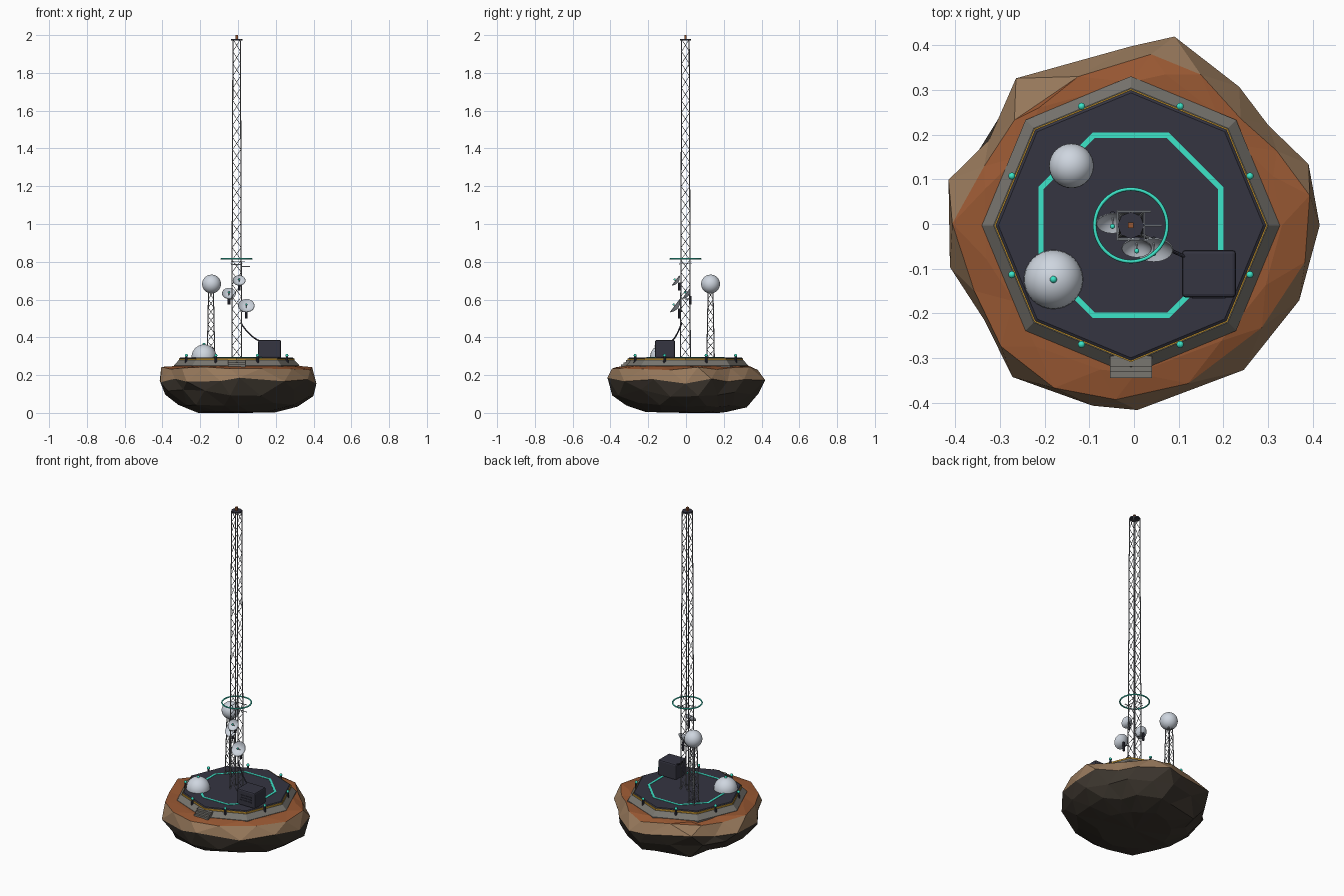
import bpy, bmesh, math, random
from math import sin, cos, pi, radians
from mathutils import Vector, Matrix

if "Cube" in bpy.data.objects:
    bpy.data.objects.remove(bpy.data.objects["Cube"])
random.seed(4)
CX, CY = -0.007, -0.003          # shared centre line of mast and deck


def material(name, r, g, b):
    m = bpy.data.materials.new(name)
    m.use_nodes = True
    m.diffuse_color = (r, g, b, 1)
    m.node_tree.nodes["Principled BSDF"].inputs["Base Color"].default_value = (r, g, b, 1)
    return m


ORANGE = material("orange soil", 0.31, 0.096, 0.032)
TAN = material("tan rock", 0.31, 0.19, 0.105)
DARK = material("dark rock", 0.045, 0.036, 0.027)
DECK = material("dark panel", 0.035, 0.035, 0.053)
GREY = material("concrete", 0.19, 0.18, 0.16)
STEEL = material("steel", 0.24, 0.25, 0.27)
WHITE = material("white shell", 0.62, 0.67, 0.74)
TEAL = material("teal light", 0.045, 0.78, 0.58)
YELLOW = material("yellow trim", 0.55, 0.3, 0.03)


def finish(name, bm, *mats, smooth=None):
    bmesh.ops.recalc_face_normals(bm, faces=bm.faces[:])
    me = bpy.data.meshes.new(name)
    bm.to_mesh(me)
    bm.free()
    for m in mats:
        me.materials.append(m)
    ob = bpy.data.objects.new(name, me)
    bpy.context.collection.objects.link(ob)
    if smooth:
        bpy.ops.object.select_all(action='DESELECT')
        ob.select_set(True)
        bpy.context.view_layer.objects.active = ob
        bpy.ops.object.shade_smooth_by_angle(angle=radians(smooth))
    return ob


def lathe(name, profile, n, mat, at=(CX, CY, 0), turn=0.0, axis=(0, 0, 1), smooth=None, closed=False):
    """Revolve (radius, height) points; caps any open end unless closed into a ring."""
    bm = bmesh.new()
    rings = [[bm.verts.new((r * cos(2 * pi * i / n + turn), r * sin(2 * pi * i / n + turn), z))
              for i in range(n)] for r, z in profile]
    pairs = list(zip(rings, rings[1:])) + ([(rings[-1], rings[0])] if closed else [])
    for a, b in pairs:
        for i in range(n):
            j = (i + 1) % n
            bm.faces.new((a[i], a[j], b[j], b[i]))
    if not closed:
        bm.faces.new(rings[0])
        bm.faces.new(rings[-1])
    bmesh.ops.remove_doubles(bm, verts=bm.verts[:], dist=1e-5)
    rot = Vector((0, 0, 1)).rotation_difference(Vector(axis)).to_matrix().to_4x4()
    bm.transform(Matrix.Translation(at) @ rot)
    return finish(name, bm, mat, smooth=smooth)


def rods(name, segments, mat, sides=5):
    """Straight bars given as (start, end, radius)."""
    bm = bmesh.new()
    for a, b, r in segments:
        a, b = Vector(a), Vector(b)
        rot = (b - a).to_track_quat('Z', 'Y').to_matrix().to_4x4()
        bmesh.ops.create_cone(bm, segments=sides, radius1=r, radius2=r, depth=(b - a).length,
                              cap_ends=True, matrix=Matrix.Translation((a + b) / 2) @ rot)
    return finish(name, bm, mat)


def box(name, lo, hi, mat, bevel=0.0):
    bm = bmesh.new()
    lo, hi = Vector(lo), Vector(hi)
    bmesh.ops.create_cube(bm, size=1, matrix=Matrix.Translation((lo + hi) / 2) @ Matrix.Diagonal((*(hi - lo), 1)))
    if bevel:
        bmesh.ops.bevel(bm, geom=bm.edges[:], offset=bevel, segments=2, profile=0.5, affect='EDGES')
    return finish(name, bm, mat)


def ball(name, at, r, mat, n=24):
    bm = bmesh.new()
    bmesh.ops.create_uvsphere(bm, u_segments=n, v_segments=n // 2, radius=r, matrix=Matrix.Translation(at))
    return finish(name, bm, mat, smooth=60)


def lattice(name, x, y, z0, z1, w0, w1, bays, leg, brace):
    """Tapered square lattice tower with zigzag bracing."""
    def corner(k, t):
        w = w0 + (w1 - w0) * t
        sx, sy = ((1, 1), (-1, 1), (-1, -1), (1, -1))[k % 4]
        return (x + sx * w, y + sy * w, z0 + (z1 - z0) * t)
    segs = [(corner(k, 0), corner(k, 1), leg) for k in range(4)]
    for b in range(bays):
        for k in range(4):
            s, e = (k, k + 1) if b % 2 else (k + 1, k)
            segs.append((corner(s, b / bays), corner(e, (b + 1) / bays), brace))
    return rods(name, segs, STEEL)


# Rock: irregular outline stacked in staggered rings, coloured by height
outline = [(0, .422), (19, .42), (36, .38), (52, .393), (77, .433), (90, .4), (128, .417), (149, .37),
           (166, .42), (193, .415), (213, .39), (232, .43), (258, .412), (272, .413), (308, .41), (336, .412)]
points = [Vector((r * cos(radians(a)), r * sin(radians(a)), 0)) for a, r in outline]
N = len(points)
mids = [(points[i] + points[(i + 1) % N]) * 0.51 for i in range(N)]
bm = bmesh.new()
rings = []
for k, (s, z, jit) in enumerate([(.80, .248, 0), (.94, .236, .01), (1, .175, .022),
                                 (.95, .105, .02), (.79, .042, .014), (.5, .004, .004)]):
    ring = []
    for p in (points if k % 2 == 0 else mids):
        f = s if k in (0, 2) else s * random.uniform(.96, 1.03)
        if k == 1 and p.y > .1:
            f *= .95             # broader bare shoulder at the back
        ring.append(bm.verts.new((p.x * f + CX, p.y * f + CY, max(0, z + random.uniform(-jit, jit)))))
    rings.append(ring)
for k, (a, b) in enumerate(zip(rings, rings[1:])):
    for i in range(N):
        j = (i + 1) % N
        if k % 2 == 0:
            bm.faces.new((a[i], a[j], b[i]))
            bm.faces.new((b[i], a[j], b[j]))
        else:
            bm.faces.new((a[i], b[j], b[i]))
            bm.faces.new((a[i], a[j], b[j]))
bm.faces.new(rings[0])
base = bm.verts.new((CX, CY, 0))
for i in range(N):
    bm.faces.new((rings[-1][i], rings[-1][(i + 1) % N], base))
for f in bm.faces:
    z = f.calc_center_median().z
    f.material_index = 0 if z > .228 else 1 if z > .165 else 2
finish("rock_island", bm, ORANGE, TAN, DARK)

# Octagonal platform
lathe("platform_base", [(.333, .235), (.333, .25), (.307, .279)], 8, GREY)
lathe("platform_trim", [(.3055, .277), (.3055, .289)], 8, YELLOW)
lathe("platform_deck", [(.302, .285), (.302, .29), (.296, .294)], 8, DECK)
lathe("deck_line", [(.211, .293), (.224, .293), (.224, .296), (.211, .296)], 8, TEAL, turn=pi / 8, closed=True)
for i in range(3):
    box("step_%d" % (i + 1), (CX - .047, -.344 + i * .013, .24), (CX + .047, -.295, .256 + i * .012), GREY)

# Edge beacons
for i in range(8):
    a = pi / 8 + i * pi / 4
    x, y = CX + .288 * cos(a), CY + .288 * sin(a)
    lathe("beacon_post_%d" % (i + 1), [(.008, .26), (.006, .3)], 8, DECK, at=(x, y, 0))
    ball("beacon_light_%d" % (i + 1), (x, y, .304), .0085, TEAL, 10)

# Main mast with cap, lamp and halo ring
lattice("main_mast", CX, CY, .29, 1.978, .026, .020, 26, .003, .0016)
lathe("mast_cap", [(.03, 1.972), (.03, 1.98)], 8, DECK)
box("mast_lamp", (CX - .006, CY - .006, 1.98), (CX + .006, CY + .006, 2.0), ORANGE)
lathe("halo_ring", [(.081 + .004 * cos(t * pi / 4), .815 + .004 * sin(t * pi / 4)) for t in range(8)],
      48, TEAL, closed=True, smooth=60)
bars = [((CX - .03, CY + .031, .8), (CX + .045, CY + .031, .8), .0025),
        ((CX - .03, CY - .031, .785), (CX + .02, CY - .031, .785), .0025),
        ((CX + .02, CY, .775), (CX + .07, CY, .775), .0025)]
bars += [((CX + s * .03, CY - .034, .79), (CX + s * .03, CY + .034, .79), .002) for s in (-1, 1)]
rods("whip_antennas", bars, WHITE)

# Dishes tilted up towards the front
tilt = Vector((0, -.8, .6))
for i, (x, y, z, r) in enumerate([(.044, -.05, .562, .044), (-.048, .008, .628, .037), (.006, -.048, .697, .034)]):
    tag = "_%d" % (i + 1)
    back = Vector((x, y, z)) - tilt * r * .25
    outer = [(r * t / 6, r * .46 * (t / 6) ** 2) for t in range(7)]
    inner = [(a * .96, h + r * .05) for a, h in reversed(outer)]
    lathe("dish" + tag, outer + inner, 24, WHITE, at=back, axis=tilt, smooth=40)
    feed = back + tilt * r * .7
    rods("dish_feed_arm" + tag, [(back, feed, .0018)], WHITE)
    ball("dish_feed" + tag, feed, .006, TEAL, 10)
    foot = back - tilt * .008
    lathe("dish_mount" + tag, [(.007, -.05 * r / .043), (.007, .002)], 8, DECK, at=foot)
    inward = Vector((CX + (.02 if x > CX else -.02), CY + (-.02 if y < -.02 else 0), foot.z - .015))
    rods("dish_bracket" + tag, [(foot - Vector((0, 0, .015)), inward, .003)], STEEL)

# Radome tower
lattice("radome_tower", -.143, .13, .29, .645, .020, .013, 8, .003, .0016)
ball("radome", (-.14, .13, .682), .05, WHITE, 32)

# Ground dome
arc = [(.066 * cos(t * pi / 16), .296 + .066 * sin(t * pi / 16)) for t in range(9)]
lathe("ground_dome", [(.066, .29)] + arc, 32, WHITE, at=(-.18, -.124, 0), smooth=40)
ball("dome_knob", (-.18, -.124, .363), .008, TEAL, 12)

# Equipment cabinet with front vents
box("cabinet", (.107, -.164, .29), (.228, -.058, .386), DECK, bevel=.008)
for i in range(3):
    box("vent_%d" % (i + 1), (.13, -.167, .322 + i * .015), (.205, -.163, .326 + i * .015), DECK)

# Power cable from cabinet to mast
path = [Vector(p) for p in ((.125, -.078, .378), (.1, -.068, .382), (.05, -.043, .416), (.016, -.023, .476))]


def cable(t):
    return sum((path[k] * math.comb(3, k) * t ** k * (1 - t) ** (3 - k) for k in range(4)), Vector())


rods("power_cable", [(cable(i / 12), cable((i + 1) / 12), .004) for i in range(12)], DECK, sides=8)
